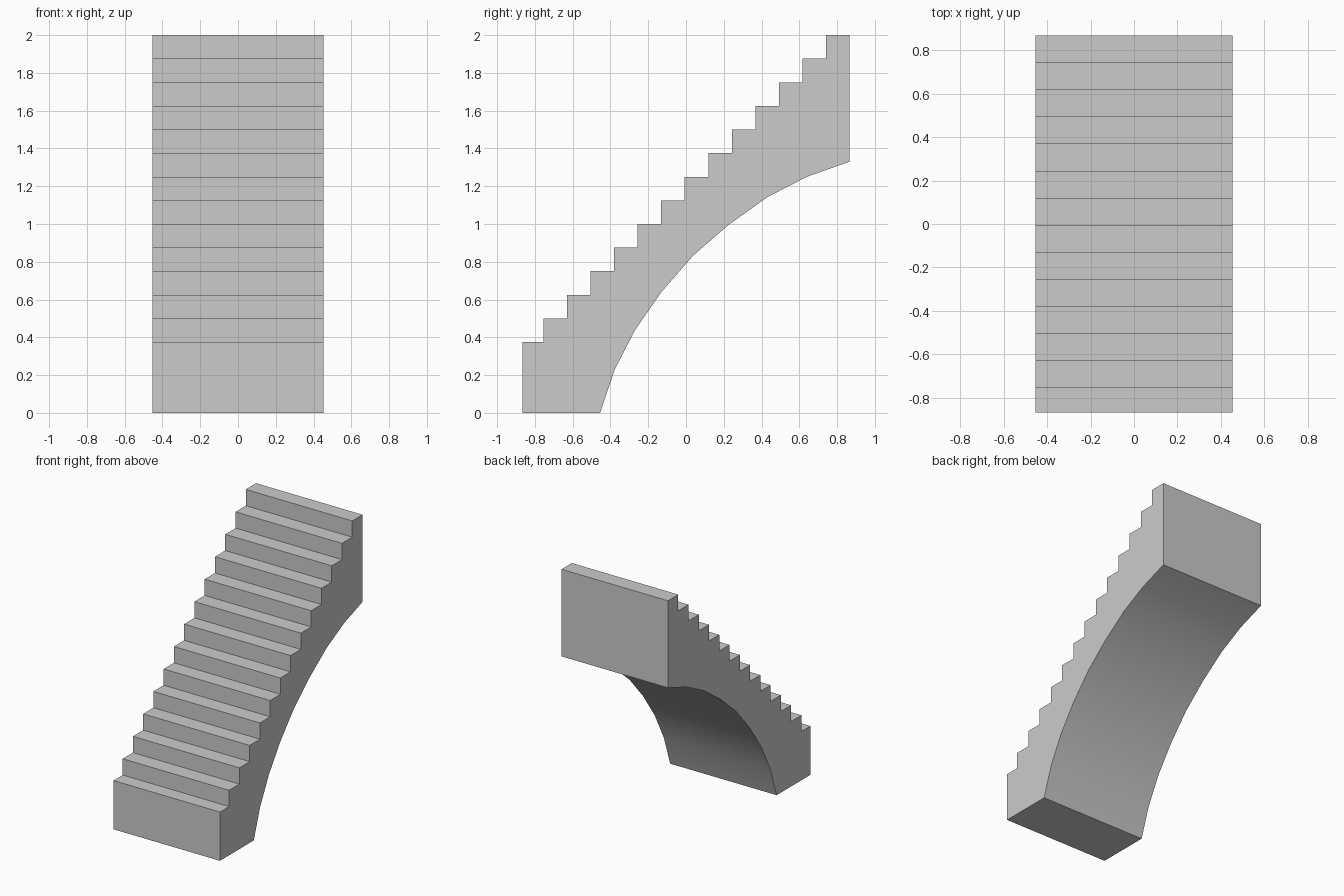
import bpy, bmesh, math

if "Cube" in bpy.data.objects:
    bpy.data.objects.remove(bpy.data.objects["Cube"])

HALF_W, HALF_D = 0.453, 0.866
STEPS, RISE, TREAD, FIRST = 14, 0.125, 0.1247, 0.375

# Stepped top edge, from the front foot to the top back corner
profile = [(-HALF_D, 0.0)]
for i in range(STEPS):
    z = FIRST + i * RISE
    start = -HALF_D if i == 0 else HALF_D - (STEPS - i) * TREAD
    end = HALF_D - (STEPS - 1 - i) * TREAD
    profile += [(start, z), (end, z)]

# Curved underside, back down to the foot
profile += [(HALF_D, 1.33), (0.64, 1.25), (0.432, 1.143), (0.225, 0.995),
            (0.037, 0.832), (-0.13, 0.64), (-0.27, 0.438),
            (-0.377, 0.23), (-0.455, 0.0)]

# Extrude the side profile across the width
bm = bmesh.new()
side = bm.faces.new([bm.verts.new((-HALF_W, y, z)) for y, z in profile])
ext = bmesh.ops.extrude_face_region(bm, geom=[side], use_keep_orig=True)
moved = [g for g in ext["geom"] if isinstance(g, bmesh.types.BMVert)]
bmesh.ops.translate(bm, verts=moved, vec=(2 * HALF_W, 0, 0))
bmesh.ops.recalc_face_normals(bm, faces=bm.faces)

mesh = bpy.data.meshes.new("staircase")
bm.to_mesh(mesh)
bm.free()
stairs = bpy.data.objects.new("staircase", mesh)
bpy.context.collection.objects.link(stairs)

# Smooth underside, crisp steps
bpy.context.view_layer.objects.active = stairs
stairs.select_set(True)
bpy.ops.object.shade_smooth_by_angle(angle=math.radians(30))
